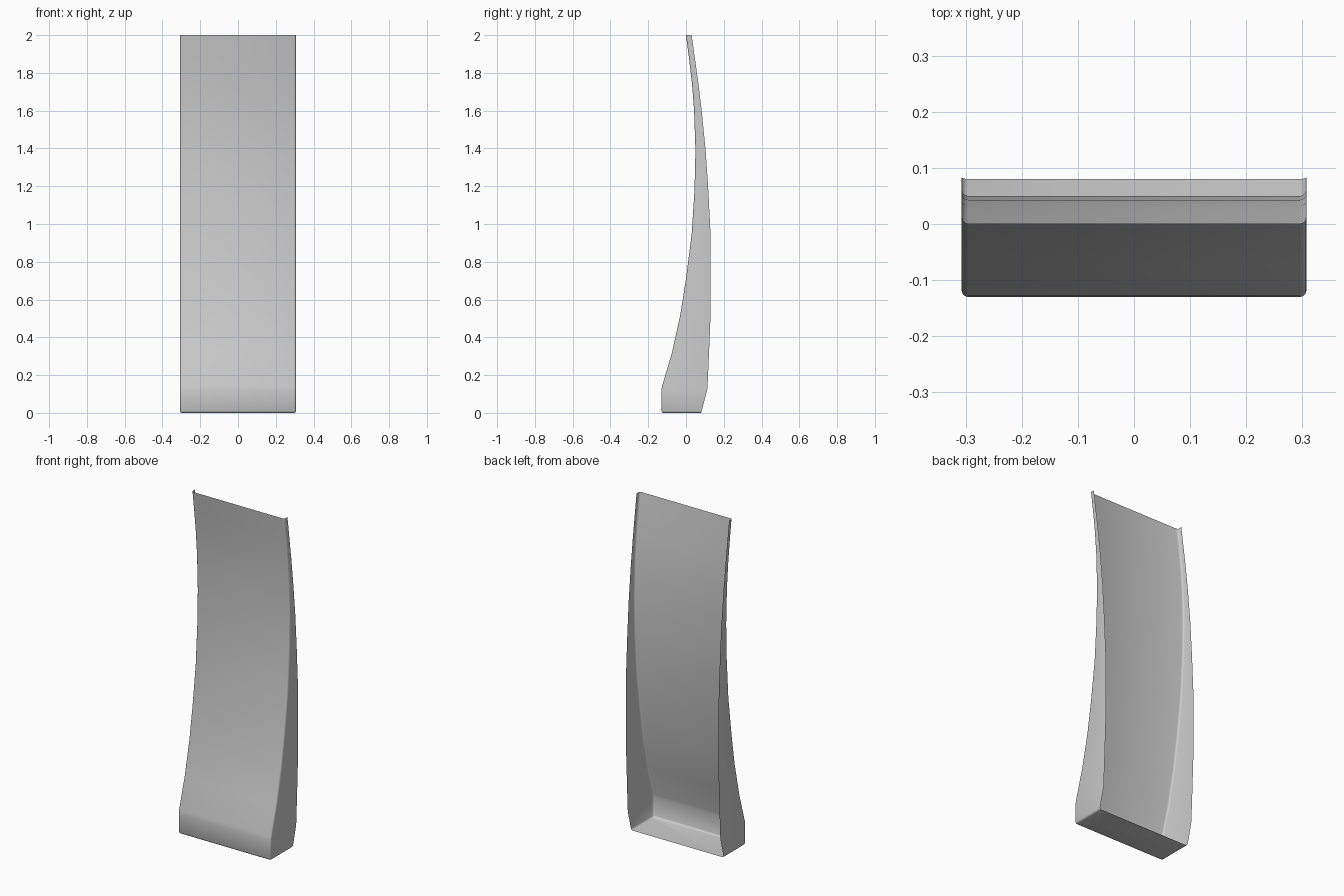
import bpy, bmesh, math

if "Cube" in bpy.data.objects:
    bpy.data.objects.remove(bpy.data.objects["Cube"])

HALF_W = 0.307   # half width
R = 0.011        # rounded corner radius

# side profile: height, front face y, rear flange edge y
PROFILE = [
    (0.00, -0.130, 0.080), (0.003, -0.130, 0.081), (0.01, -0.130, 0.083),
    (0.12, -0.130, 0.112), (0.14, -0.127, 0.114), (0.32, -0.074, 0.122),
    (0.52, -0.030, 0.130), (0.71, 0.000, 0.130), (0.945, 0.030, 0.130),
    (1.18, 0.045, 0.118), (1.39, 0.050, 0.104), (1.60, 0.043, 0.083),
    (1.74, 0.032, 0.066), (1.87, 0.017, 0.048), (2.00, 0.000, 0.030),
]
INSETS = {0: 0.01, 1: 0.003}   # small rounding around the bottom edge


def section(z, front, rear, inset):
    """U-shaped cross-section: flange, rounded corner, front, mirrored."""
    w, f = HALF_W - inset, front + inset
    half = [(w, rear)]
    for i in range(4):
        a = math.radians(30 * i)
        half.append((w - R + R * math.cos(a), f + R - R * math.sin(a)))
    return [(x, y, z) for x, y in half] + [(-x, y, z) for x, y in reversed(half)]


# open-backed curved panel shell
bm = bmesh.new()
rows = [[bm.verts.new(p) for p in section(z, f, r, INSETS.get(i, 0))]
        for i, (z, f, r) in enumerate(PROFILE)]
for a, b in zip(rows, rows[1:]):
    for j in range(len(a) - 1):
        bm.faces.new((a[j + 1], a[j], b[j], b[j + 1]))
# bottom plate
bm.faces.new(rows[0])
bmesh.ops.recalc_face_normals(bm, faces=bm.faces)
bm.faces.ensure_lookup_table()
bottom = bm.faces[-1]
if bottom.normal.z > 0:
    bmesh.ops.reverse_faces(bm, faces=bm.faces)

mesh = bpy.data.meshes.new("curved_panel")
bm.to_mesh(mesh)
bm.free()
panel = bpy.data.objects.new("curved_panel", mesh)
bpy.context.collection.objects.link(panel)
bpy.context.view_layer.objects.active = panel
panel.select_set(True)
bpy.ops.object.shade_smooth_by_angle(angle=math.radians(50))
